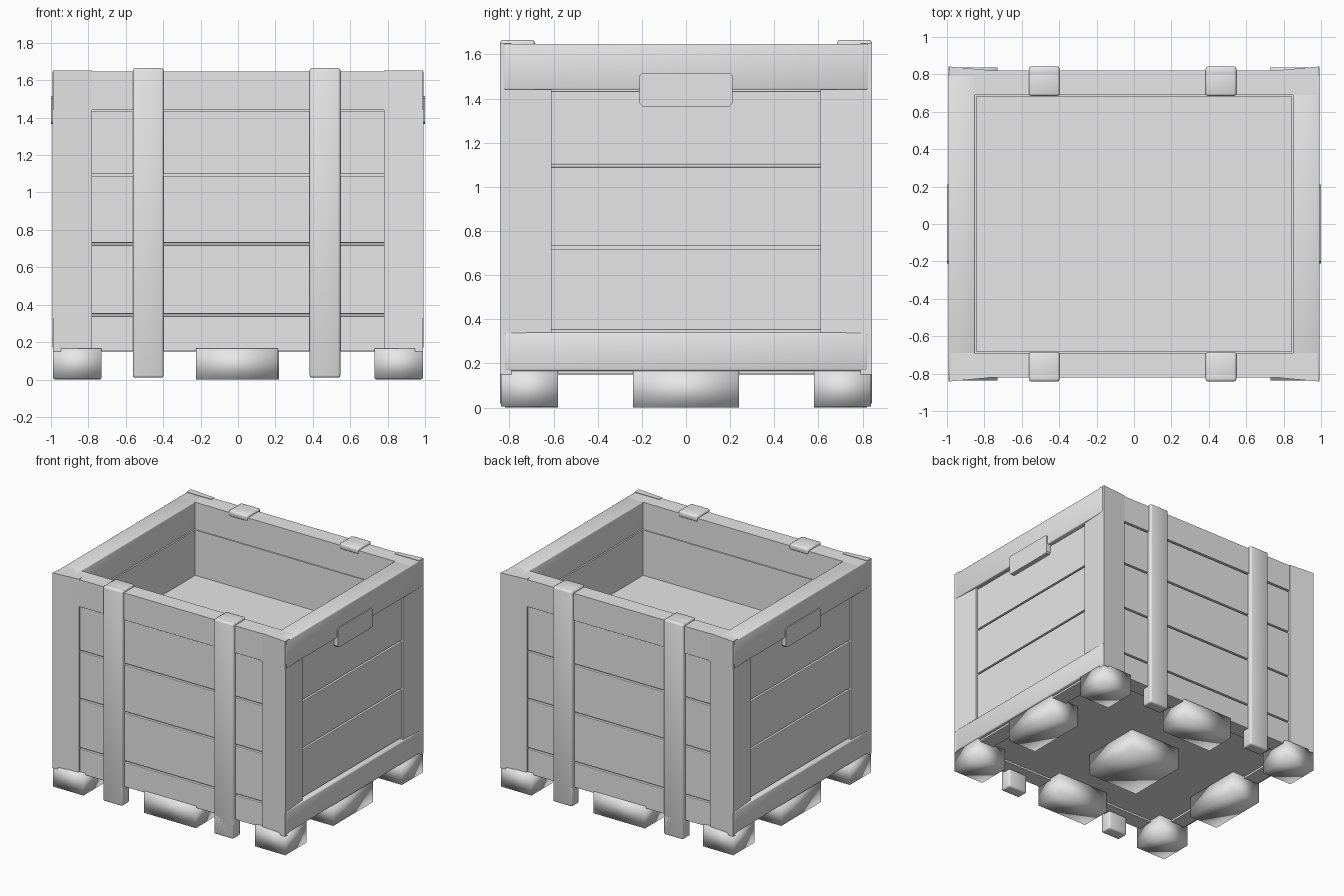
import bpy, bmesh
from math import radians

cube = bpy.data.objects.get("Cube")
if cube:
    bpy.data.objects.remove(cube, do_unlink=True)

grey = bpy.data.materials.new("plain_grey")
grey.use_nodes = True
colour = (0.8, 0.8, 0.8, 1)
grey.diffuse_color = colour
grey.node_tree.nodes["Principled BSDF"].inputs["Base Color"].default_value = colour


def prism(name, outline, z0, z1, bevel=0.0, smooth=False):
    """Extrude a flat xy outline from z0 up to z1."""
    bm = bmesh.new()
    base = bm.faces.new([bm.verts.new((x, y, z0)) for x, y in outline])
    top = bmesh.ops.extrude_face_region(bm, geom=[base])
    verts = [v for v in top["geom"] if isinstance(v, bmesh.types.BMVert)]
    bmesh.ops.translate(bm, verts=verts, vec=(0, 0, z1 - z0))
    bmesh.ops.recalc_face_normals(bm, faces=bm.faces)
    for face in bm.faces:
        face.smooth = smooth
    mesh = bpy.data.meshes.new(name)
    bm.to_mesh(mesh)
    bm.free()
    mesh.materials.append(grey)
    ob = bpy.data.objects.new(name, mesh)
    bpy.context.collection.objects.link(ob)
    if bevel:
        mod = ob.modifiers.new("soft_edges", "BEVEL")
        mod.width = bevel
        mod.segments = 2
    return ob


def mirrored(name, sx, sy, outline, z0, z1, bevel=0.0, smooth=False):
    return prism(name, [(x * sx, y * sy) for x, y in outline], z0, z1, bevel, smooth)


def rect(x0, x1, y0, y1):
    return [(x0, y0), (x1, y0), (x1, y1), (x0, y1)]


def clipped(x0, x1, y0, y1, c):
    """Rectangle with its corners cut off."""
    return [(x0 + c, y0), (x1 - c, y0), (x1, y0 + c), (x1, y1 - c),
            (x1 - c, y1), (x0 + c, y1), (x0, y1 - c), (x0, y0 + c)]


RIM_Z, TOP_Z, BASE_Z = 1.44, 1.648, 0.15
FOOT_Z = 0.165
SEAMS = [0.144, 0.345, 0.725, 1.095, RIM_Z]
GAP = 0.006

# Base and raised inner panel
prism("base_panel", rect(-0.95, 0.95, -0.79, 0.79), FOOT_Z, 0.19)
prism("inner_panel", rect(-0.85, 0.85, -0.69, 0.69), 1.07, 1.09)
prism("centre_foot", rect(-0.22, 0.22, -0.24, 0.24), 0, FOOT_Z, smooth=True)

for s in (-1, 1):
    side = "left" if s > 0 else "right"
    face = "back" if s > 0 else "front"

    # Wall cores behind the planks, standing just inside the rim
    mirrored(face + "_wall", 1, s, rect(-0.94, 0.94, 0.682, 0.79), BASE_Z, RIM_Z)
    mirrored(side + "_wall", s, 1, rect(0.842, 0.935, -0.79, 0.79), BASE_Z, RIM_Z)

    # Horizontal planks with narrow grooves
    for i, (low, high) in enumerate(zip(SEAMS, SEAMS[1:])):
        mirrored(f"{face}_plank_{i}", 1, s, rect(-0.8, 0.8, 0.78, 0.81),
                 low + GAP, high - GAP, 0.004)
        mirrored(f"{side}_plank_{i}", s, 1, rect(0.92, 0.965, -0.63, 0.63),
                 low + GAP, high - GAP, 0.004)

    # Rim boards and lower side rail
    mirrored(face + "_rim", 1, s, rect(-0.98, 0.98, 0.69, 0.82), RIM_Z, TOP_Z)
    mirrored(side + "_rim", s, 1, rect(0.85, 0.992, -0.825, 0.825),
             RIM_Z, TOP_Z, 0.006, True)
    mirrored(side + "_bottom_rail", s, 1, rect(0.93, 0.992, -0.825, 0.825),
             FOOT_Z, 0.34, 0.01, True)

    # Thin hand plate lying on the side rim
    inner, outer = sorted((0.96 * s, 1.0 * s))
    plate = prism(side + "_hand_plate", clipped(-0.21, 0.21, 1.365, 1.515, 0.012),
                  inner, outer)
    plate.rotation_euler = (radians(90), 0, radians(90))

    # Middle feet along each edge
    mirrored(face + "_middle_foot", 1, s, rect(-0.225, 0.215, 0.58, 0.82),
             0, FOOT_Z, smooth=True)
    mirrored(side + "_middle_foot", s, 1, rect(0.735, 0.98, -0.24, 0.24),
             0, FOOT_Z, smooth=True)

    # Straps folded over the rim and down to the ground
    for x in (-0.48, 0.465):
        a, b = x - 0.082, x + 0.082
        mirrored(face + "_strap", 1, s, rect(a, b, 0.79, 0.842), 0.01, 1.665, 0.012, True)
        mirrored(face + "_strap_fold", 1, s, rect(a, b, 0.685, 0.842), 1.62, 1.665, 0.012, True)
        mirrored(face + "_strap_foot", 1, s, rect(a, b, 0.75, 0.842), 0.01, FOOT_Z, 0.012, True)

    # Corner posts flaring slightly outwards, and corner feet
    for t in (-1, 1):
        mirrored("corner_post", t, s,
                 [(0.78, 0.79), (0.78, 0.823), (0.99, 0.842), (0.99, 0.79)],
                 BASE_Z, 1.652)
        mirrored("side_post", t, s,
                 [(0.93, 0.61), (0.978, 0.61), (0.992, 0.84), (0.93, 0.82)],
                 0.33, RIM_Z)
        mirrored("corner_foot", t, s, rect(0.73, 0.99, 0.58, 0.838),
                 0.005, FOOT_Z, smooth=True)
